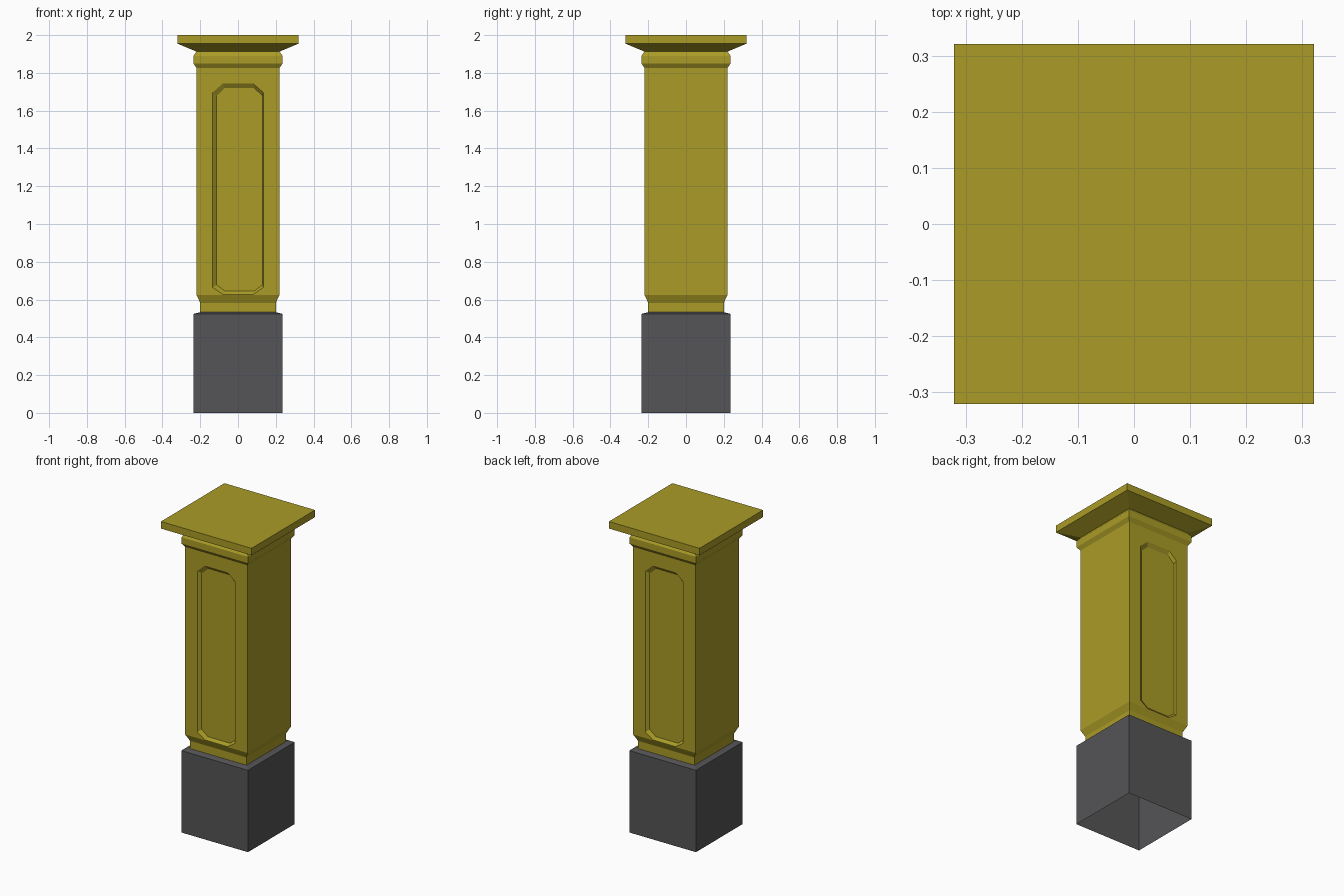
import bpy, bmesh

if "Cube" in bpy.data.objects:
    bpy.data.objects.remove(bpy.data.objects["Cube"])


def material(name, rgb):
    m = bpy.data.materials.new(name)
    m.diffuse_color = (*rgb, 1)
    m.use_nodes = True
    m.node_tree.nodes["Principled BSDF"].inputs["Base Color"].default_value = m.diffuse_color
    return m


def square_loft(bm, profile):
    """Stack square rings of (half width, height); return rings and side faces."""
    signs = [(-1, -1), (1, -1), (1, 1), (-1, 1)]
    rings = [[bm.verts.new((sx * h, sy * h, z)) for sx, sy in signs] for h, z in profile]
    sides = [[bm.faces.new((a[i], a[(i + 1) % 4], b[(i + 1) % 4], b[i])) for i in range(4)]
             for a, b in zip(rings, rings[1:])]
    return rings, sides


def octagon(bm, left, right, low, high, cx, cz_low, cz_high, y, flip):
    """Rectangle with cut corners, two points per corner, starting lower left."""
    pts = [(left, low + cz_low), (left + cx, low), (right - cx, low), (right, low + cz_low),
           (right, high - cz_high), (right - cx, high), (left + cx, high), (left, high - cz_high)]
    return [bm.verts.new((x * flip, y * flip, z)) for x, z in pts]


def sunk_panel(bm, corners, flip):
    """Fill a shaft side with a frame around a recessed octagonal panel."""
    outer = octagon(bm, -0.134, 0.134, 0.628, 1.743, 0.053, 0.036, 0.047, -0.22, flip)
    inner = octagon(bm, -0.114, 0.131, 0.645, 1.72, 0.045, 0.034, 0.042, -0.204, flip)
    for k in range(4):
        n = (k + 1) % 4
        a, b, c = outer[2 * k], outer[2 * k + 1], outer[(2 * k + 2) % 8]
        bm.faces.new((corners[k], b, a))
        bm.faces.new((corners[k], corners[n], c, b))
    for i in range(8):
        j = (i + 1) % 8
        bm.faces.new((outer[i], outer[j], inner[j], inner[i]))
    bm.faces.new(inner)


def finish(bm, name, mat):
    me = bpy.data.meshes.new(name)
    bm.to_mesh(me)
    bm.free()
    me.materials.append(mat)
    bpy.context.collection.objects.link(bpy.data.objects.new(name, me))


# Stone plinth, open underneath, with a sloped top rim
bm = bmesh.new()
square_loft(bm, [(0.236, 0), (0.236, 0.524), (0.2, 0.533)])
finish(bm, "plinth", material("stone_grey", (0.09, 0.09, 0.095)))

# Pillar: foot, shaft, collar moulding and flared cap
bm = bmesh.new()
rings, sides = square_loft(bm, [
    (0.2, 0.533), (0.2, 0.583), (0.22, 0.625), (0.22, 1.826), (0.236, 1.85),
    (0.236, 1.89), (0.22, 1.913), (0.321, 1.955), (0.321, 2.0)])
bm.faces.new(rings[-1])

# Recessed panels on the front and back of the shaft
for side, flip in ((0, 1), (2, -1)):
    bm.faces.remove(sides[2][side])
    n = (side + 1) % 4
    sunk_panel(bm, [rings[2][side], rings[2][n], rings[3][n], rings[3][side]], flip)
finish(bm, "pillar", material("ochre", (0.40, 0.33, 0.02)))
